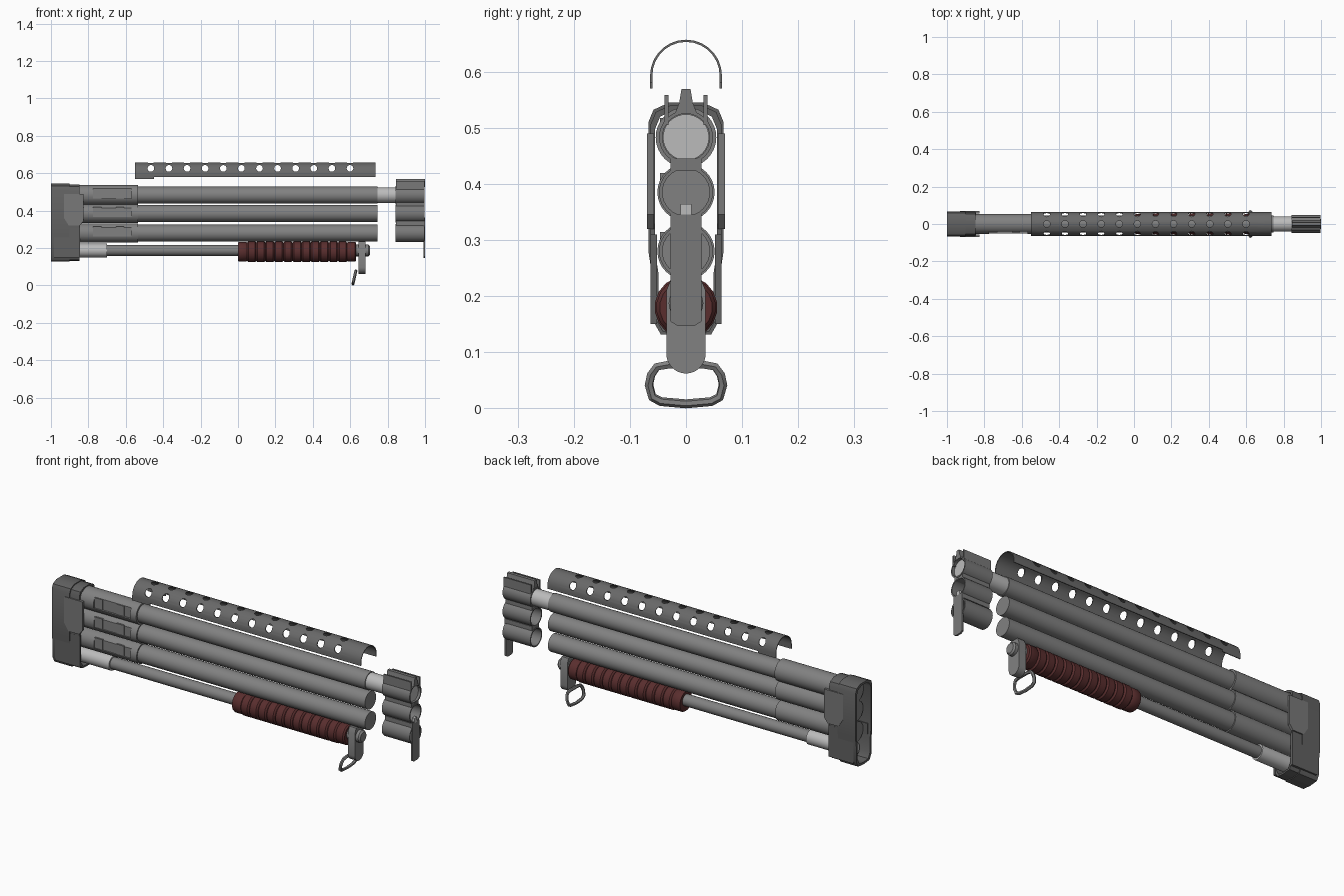
import bpy, bmesh, math
from mathutils import Vector, Matrix

if "Cube" in bpy.data.objects:
    bpy.data.objects.remove(bpy.data.objects["Cube"])


def material(name, r, g, b):
    m = bpy.data.materials.new(name)
    m.diffuse_color = (r, g, b, 1)
    m.use_nodes = True
    m.node_tree.nodes["Principled BSDF"].inputs["Base Color"].default_value = m.diffuse_color
    return m


STEEL = material("barrel_grey", .22, .22, .22)
DARK = material("receiver_dark_grey", .12, .12, .12)
SHIELD = material("shield_grey", .14, .14, .14)
CLAMP = material("clamp_grey", .19, .19, .19)
LIGHT = material("bright_steel", .50, .50, .50)
RED = material("dark_red_grip", .10, .027, .027)


def finish(name, bm, mat):
    bmesh.ops.remove_doubles(bm, verts=bm.verts, dist=1e-5)
    bmesh.ops.recalc_face_normals(bm, faces=bm.faces)
    me = bpy.data.meshes.new(name)
    bm.to_mesh(me)
    bm.free()
    ob = bpy.data.objects.new(name, me)
    bpy.context.collection.objects.link(ob)
    if mat:
        me.materials.append(mat)
    return ob


def lathe(name, profile, z, mat, sides=32):
    """Spin (x, radius) points round an x-axis line at height z."""
    bm = bmesh.new()
    vs = [bm.verts.new((x, 0, r)) for x, r in profile]
    es = [bm.edges.new(p) for p in zip(vs, vs[1:])]
    bmesh.ops.spin(bm, geom=vs + es, axis=(1, 0, 0), cent=(0, 0, 0),
                   angle=math.tau, steps=sides)
    bmesh.ops.translate(bm, verts=bm.verts, vec=(0, 0, z))
    return finish(name, bm, mat)


def rod(name, x0, x1, r, z, mat, sides=32):
    return lathe(name, [(x0, 0), (x0, r), (x1, r), (x1, 0)], z, mat, sides)


def prism(name, pts, a, b, mat, axis="x", mirror=False):
    """Extrude an outline: (y, z) along x, or (x, z) along y."""
    bm = bmesh.new()
    for s in ((1, -1) if mirror else (1,)):
        def at(p, d):
            return (d, s * p[0], p[1]) if axis == "x" else (p[0], s * d, p[1])
        lo = [bm.verts.new(at(p, a)) for p in pts]
        hi = [bm.verts.new(at(p, b)) for p in pts]
        bm.faces.new(lo)
        bm.faces.new(hi)
        for i in range(len(pts)):
            j = (i + 1) % len(pts)
            bm.faces.new((lo[i], lo[j], hi[j], hi[i]))
    bmesh.ops.recalc_face_normals(bm, faces=bm.faces)
    return finish(name, bm, mat)


def rect(x0, x1, z0, z1):
    return [(x0, z0), (x1, z0), (x1, z1), (x0, z1)]


def bake(ob):
    dg = bpy.context.evaluated_depsgraph_get()
    return bpy.data.meshes.new_from_object(ob.evaluated_get(dg))


def cut(ob, cutter):
    mod = ob.modifiers.new("cut", "BOOLEAN")
    mod.operation, mod.solver, mod.object = "DIFFERENCE", "EXACT", cutter
    bpy.context.view_layer.update()
    me = bake(ob)
    ob.modifiers.clear()
    ob.data = me
    bpy.data.objects.remove(cutter)


# Three barrels with thicker breech collars and side ports
for tag, z in (("top", .483), ("middle", .385), ("lower", .28)):
    rod(tag + "_barrel", -.56, .745, .045, z, STEEL)
    collar = rod(tag + "_collar", -.96, -.535, .054 if tag == "top" else .051, z, STEEL)
    pz = z + .008
    cut(collar, prism("cutter", rect(-.775, -.57, pz - .027, pz + .027),
                      -.1, -.041, None, "y"))
    for x0, x1 in ((-.775, -.73), (-.652, -.61)):
        prism(tag + "_port_block", rect(x0, x1, pz - .026, pz + .026),
              -.046, -.035, STEEL, "y")

# Bright inner barrel that reaches the muzzle
rod("inner_barrel", .74, .985, .041, .483, LIGHT)

# Muzzle clamp: three sleeves, webs, rail fins, front sight
for tag, z in (("top", .483), ("middle", .385), ("lower", .28)):
    lathe(tag + "_clamp_sleeve", [(.842, .042), (.842, .048), (.998, .048),
                                  (.998, .042), (.842, .042)], z, CLAMP)
for i, z in enumerate((.434, .3325)):
    prism("clamp_web_%d" % i, rect(-.028, .028, z - .011, z + .011), .845, .996, CLAMP)
prism("clamp_rail_fins", rect(.031, .038, .505, .558), .845, .998, CLAMP, mirror=True)
prism("front_sight_rib", [(-.02, .525), (.02, .525), (.012, .545), (.008, .569),
                          (-.008, .569), (-.012, .545)], .845, 1.0, CLAMP)
prism("muzzle_tab", [(-.028, .345), (-.028, .155), (-.015, .147), (.015, .147),
                     (.028, .155), (.028, .345)], .991, 1.0, CLAMP)
prism("muzzle_tab_bead", rect(-.01, .01, .34, .364), .985, 1.0, LIGHT)

# Perforated heat shield: arched sheet with three rows of holes
arc = [math.pi * i / 14 for i in range(15)]
outer = [(.064 * math.cos(a), .593 + .064 * math.sin(a)) for a in arc]
inner = [(.060 * math.cos(a), .593 + .060 * math.sin(a)) for a in arc]
sheet = ([(.064, .57)] + outer + [(-.064, .57), (-.060, .57)] + inner[::-1] + [(.060, .57)])
shield = prism("heat_shield", sheet, -.55, .735, SHIELD)
bm = bmesh.new()
for i in range(12):
    x = -.466 + .0968 * i
    side = Matrix.Translation((x, 0, .626)) @ Matrix.Rotation(math.pi / 2, 4, "X")
    top = Matrix.Translation((x, 0, .668))
    for m, depth in ((side, .2), (top, .04)):
        bmesh.ops.create_cone(bm, cap_ends=True, segments=12, radius1=.018,
                              radius2=.018, depth=depth, matrix=m)
bmesh.ops.create_cube(bm, size=1, matrix=Matrix.Translation((.55, 0, .53))
                      @ Matrix.Diagonal((2, .3, .1, 1)))
cut(shield, finish("cutter", bm, None))

# Receiver: hollow frame open front and back, with a stepped front lip
half = [(0, .545), (.03, .545), (.058, .532), (.067, .51), (.067, .28),
        (.061, .24), (.061, .16), (.045, .132), (0, .128)]


def shell(name, x0, x1, inset, wall):
    def shrink(d):
        return [(max(y - d, 0) if y else 0,
                 z - d if z > .5 else z + d if z < .2 else z) for y, z in half]
    prism(name, shrink(inset) + shrink(inset + wall)[::-1], x0, x1, DARK, mirror=True)


shell("receiver_frame", -1.0, -.90, 0, .011)
shell("receiver_lip", -.90, -.848, .004, .008)
prism("receiver_cheek_plates", [(-.93, .49), (-.825, .49), (-.825, .345), (-.845, .32),
                                (-.905, .32), (-.93, .36)], .057, .0695, CLAMP,
      "y", mirror=True)
prism("receiver_lower_band", rect(-.985, -.845, .15, .31), .052, .0635, DARK, "y", mirror=True)

# Magazine tube, bright sleeve and end cap
rod("magazine_tube", -.72, .66, .029, .187, STEEL)
rod("tube_sleeve", -.95, -.70, .037, .187, LIGHT)
lathe("tube_end_cap", [(.63, 0), (.63, .031), (.697, .031), (.705, .024), (.705, 0)],
      .187, STEEL, 16)

# Ribbed fore grip
ribs, x0, x1 = 13, 0, .632
p = (x1 - x0) / ribs
profile = [(x0, 0)]
for i in range(ribs):
    x, r = x0 + i * p, (.053 if i in (0, ribs - 1) else .056)
    profile += [(x, .049), (x + .15 * p, r), (x + .85 * p, r)]
profile += [(x1, .047), (x1, 0)]
lathe("fore_grip", profile, .18, RED, 18)

# Sling bracket with rounded ends
lower = [(.035 * math.cos(a), .097 - .035 * math.sin(a)) for a in arc]
upper = [(-.035, .21), (-.025, .235), (.025, .235), (.035, .21)]
prism("sling_bracket", lower + upper, .643, .682, STEEL)

# Tilted sling loop
right = [(.03, .078), (.052, .074), (.062, .06), (.066, .042), (.06, .02), (.045, .012)]
loop = right + [(0, .008)] + [(-y, z) for y, z in right[::-1]]
cu = bpy.data.curves.new("sling_loop_path", "CURVE")
cu.dimensions = "3D"
cu.bevel_depth, cu.bevel_resolution = .008, 1
sp = cu.splines.new("POLY")
sp.points.add(len(loop) - 1)
for pt, (y, z) in zip(sp.points, loop):
    pt.co = (.613 + .22 * z, y, z, 1)
sp.use_cyclic_u = True
path = bpy.data.objects.new("sling_loop_path", cu)
bpy.context.collection.objects.link(path)
bpy.context.view_layer.update()
mesh = bake(path)
bpy.data.objects.remove(path)
mesh.materials.clear()
mesh.materials.append(STEEL)
bpy.context.collection.objects.link(bpy.data.objects.new("sling_loop", mesh))

# Smooth the round parts, keep hard edges
for ob in bpy.context.scene.objects:
    ob.select_set(True)
    bpy.context.view_layer.objects.active = ob
bpy.ops.object.shade_smooth_by_angle(angle=math.radians(30))
